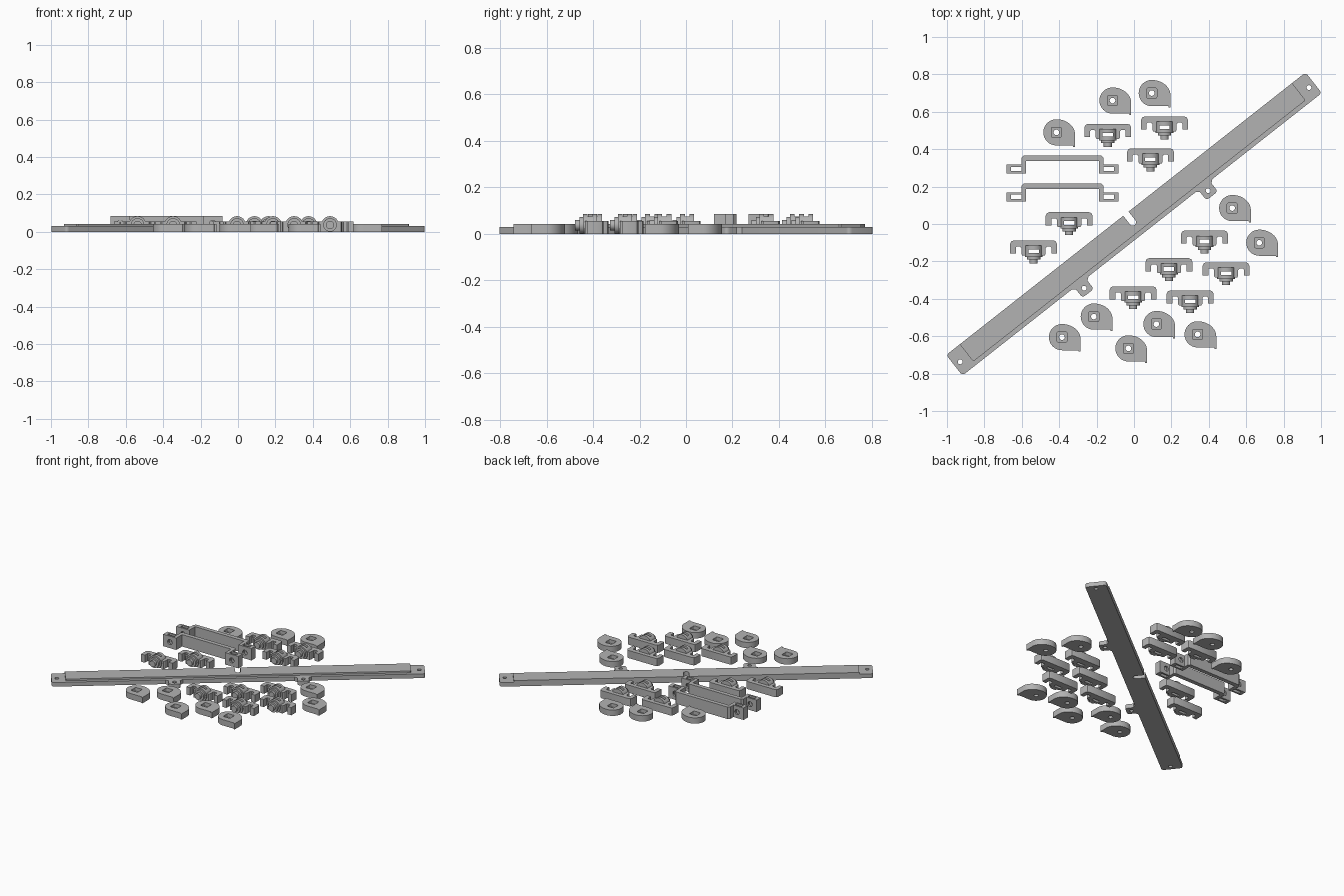
import bpy, bmesh, math
from mathutils import Matrix, Vector

cube = bpy.data.objects.get("Cube")
if cube:
    bpy.data.objects.remove(cube)

grey = bpy.data.materials.new("plain_grey")
grey.use_nodes = True
COLOUR = (0.45, 0.45, 0.45, 1)
grey.diffuse_color = COLOUR
grey.node_tree.nodes["Principled BSDF"].inputs["Base Color"].default_value = COLOUR
STAND = Matrix.Rotation(math.pi / 2, 4, 'X')   # turns a prism so it runs towards -y


def circle(x, y, r, n=24):
    return [(x + r * math.cos(2 * math.pi * i / n), y + r * math.sin(2 * math.pi * i / n)) for i in range(n)]


def rect(x0, y0, x1, y1):
    return [(x0, y0), (x1, y0), (x1, y1), (x0, y1)]


def rounded(points, r, steps=5):
    """Round every corner of a polygon with a quadratic arc."""
    out = []
    for i, p in enumerate(points):
        p, a, b = Vector(p), Vector(points[i - 1]), Vector(points[(i + 1) % len(points)])
        ra, rb = min(r, (a - p).length * 0.49), min(r, (b - p).length * 0.49)
        s, e = p + (a - p).normalized() * ra, p + (b - p).normalized() * rb
        for k in range(steps + 1):
            t = k / steps
            out.append(tuple(s * (1 - t) ** 2 + p * 2 * t * (1 - t) + e * t * t))
    return out


def prism(loops, z0, z1):
    """Mesh of a flat outline with holes, extruded from z0 to z1."""
    cu = bpy.data.curves.new("outline", 'CURVE')
    cu.dimensions, cu.fill_mode, cu.extrude = '2D', 'BOTH', (z1 - z0) / 2
    for loop in loops:
        sp = cu.splines.new('POLY')
        sp.points.add(len(loop) - 1)
        for pt, (x, y) in zip(sp.points, loop):
            pt.co = (x, y, 0, 1)
        sp.use_cyclic_u = True
    tmp = bpy.data.objects.new("outline", cu)
    bpy.context.scene.collection.objects.link(tmp)
    bpy.context.view_layer.update()
    dg = bpy.context.evaluated_depsgraph_get()
    me = bpy.data.meshes.new_from_object(tmp.evaluated_get(dg))
    bpy.data.objects.remove(tmp)
    bpy.data.curves.remove(cu)
    me.transform(Matrix.Translation((0, 0, (z0 + z1) / 2)))
    return me


def merge(name, meshes):
    bm = bmesh.new()
    for me in meshes:
        bm.from_mesh(me)
    bmesh.ops.remove_doubles(bm, verts=bm.verts, dist=1e-5)
    bmesh.ops.recalc_face_normals(bm, faces=bm.faces)
    out = bpy.data.meshes.new(name)
    bm.to_mesh(out)
    bm.free()
    out.materials.clear()
    out.materials.append(grey)
    return out


def place(name, me, loc=(0, 0, 0), turn=0):
    ob = bpy.data.objects.new(name, me)
    ob.location, ob.rotation_euler.z = loc, turn
    bpy.context.scene.collection.objects.link(ob)
    return ob


def carve(me, cutter_mesh):
    """Cut one mesh out of another."""
    body, cutter = place("body", me), place("cutter", cutter_mesh)
    cutter.hide_render = True
    mod = body.modifiers.new("cut", 'BOOLEAN')
    mod.operation, mod.object, mod.solver = 'DIFFERENCE', cutter, 'EXACT'
    bpy.context.view_layer.update()
    dg = bpy.context.evaluated_depsgraph_get()
    out = bpy.data.meshes.new_from_object(body.evaluated_get(dg))
    bpy.data.objects.remove(body)
    bpy.data.objects.remove(cutter)
    return out


def smooth(ob):
    bpy.ops.object.select_all(action='DESELECT')
    ob.select_set(True)
    bpy.context.view_layer.objects.active = ob
    bpy.ops.object.shade_smooth_by_angle(angle=math.radians(30))


def mirrored(half):
    """Complete a left-to-right outline from its right half."""
    return [(-x, y) for x, y in reversed(half)] + half


# Long diagonal bar: base plate with two tabs, and a raised cover with a centre slot
ANGLE = math.atan2(0.618, 0.786)
W, SLOT = 0.07, 0.018
slot = [(SLOT * math.cos(a), 0.012 + SLOT * math.sin(a)) for a in [-math.pi * k / 8 for k in range(9)]]
slot = [(SLOT, W)] + slot + [(-SLOT, W)]
base = rounded([(1.222, -W), (1.222, W)], 0)
right_end = rounded([(0, -W), (1.222, -W), (1.222, W), (0, W)], 0.02)
right_end = [p for p in right_end if p[0] > 0.5]
tab = [(0.365, -W), (0.383, -0.085)] + [p for p in rounded(
    [(0.383, -W), (0.383, -0.14), (0.46, -0.14), (0.46, -W)], 0.02) if p[1] < -0.1] + [(0.46, -0.085), (0.478, -W)]
left = [(-x, y) for x, y in reversed(tab + right_end)]
holes = [circle(s * 1.186, -0.005, 0.013) for s in (1, -1)] + [circle(s * 0.4217, -0.105, 0.013) for s in (1, -1)]
plate = merge("bar_base", [prism([tab + right_end + slot + left] + holes, 0, 0.03)])
smooth(place("bar_base", plate, turn=ANGLE))
cover = [(-1.13, W), (-1.13, -0.04), (-1.124, -0.047), (1.124, -0.047), (1.13, -0.04), (1.13, W)] + slot
smooth(place("bar_cover", merge("bar_cover", [prism([cover], 0.03, 0.042)]), turn=ANGLE))

# Cam knobs: teardrop plate with a square recess and a round through hole
R = 0.07
cam = [(R * math.cos(a), R * math.sin(a)) for a in [math.pi / 2 + math.pi * k / 16 for k in range(17)]]
cam += [(0.088, -R), (0.09, -0.077), (0.1, -0.077)]
cam += [(0.1 * math.cos(a), -0.012 + 0.082 * math.sin(a)) for a in [math.pi / 2 * k / 10 for k in range(10)]]
recess = rounded(rect(-0.027, -0.027, 0.027, 0.027), 0.008)
knob = merge("cam_knob", [prism([cam, circle(0, 0, 0.015)], 0, 0.042)])
knob = carve(knob, merge("recess", [prism([recess], 0.016, 0.06)]))
for i, (x, y) in enumerate([(-0.115, 0.66), (0.095, 0.70), (-0.415, 0.49), (0.525, 0.085), (0.67, -0.10),
                            (-0.215, -0.495), (-0.385, -0.605), (-0.03, -0.665), (0.12, -0.535), (0.34, -0.59)]):
    smooth(place(f"cam_knob_{i + 1}", knob, (x, y, 0)))

# Clips: hooked cross bar with a stepped round spigot and a slot down through it
hook = mirrored([(0.06, -0.08), (0.065, -0.072), (0.065, -0.04), (0.072, -0.033), (0.09, -0.033), (0.095, -0.038),
                 (0.095, -0.07), (0.125, -0.07), (0.125, -0.018), (0.119, -0.005), (0.107, 0)])
clip_parts = [prism([hook], 0, 0.055)]
window = merge("window", [prism([rect(-0.028, -0.068, 0.028, -0.048)], -0.1, 0.2)])
clip = carve(merge("clip", clip_parts), window)
steps = []
for r, y0, y1 in [(0.047, 0.028, 0.088), (0.036, 0.088, 0.103), (0.022, 0.103, 0.122)]:
    disc = [(x, max(z, 0)) for x, z in circle(0, 0.037, r, 32)]
    disc = [p for i, p in enumerate(disc) if p[1] > 0 or disc[i - 1][1] > 0 or disc[(i + 1) % 32][1] > 0]
    me = prism([disc], y0, y1)
    me.transform(STAND)
    steps.append(me)
spigot = carve(merge("spigot", steps), window)
clip = merge("clip", [clip, spigot])
for i, (x, y) in enumerate([(-0.14, 0.535), (0.163, 0.575), (0.088, 0.404), (-0.347, 0.063), (-0.537, -0.088),
                            (0.377, -0.035), (0.187, -0.183), (0.492, -0.205), (-0.005, -0.333), (0.30, -0.355)]):
    smooth(place(f"clip_{i + 1}", clip, (x, y, 0)))

# Handles: tall bracket bars with slotted feet and a round screw hole in each foot
outline = mirrored([(0.195, -0.03), (0.195, -0.096), (0.3, -0.096), (0.3, -0.048), (0.219, -0.048),
                    (0.219, -0.012), (0.207, 0)])
feet = [rect(s * 0.247 - 0.028, -0.083, s * 0.247 + 0.028, -0.06) for s in (1, -1)]
handle = merge("handle", [prism([outline] + feet, 0, 0.086)])
drill = prism([circle(s * 0.247, 0.043, 0.018, 20) for s in (1, -1)], 0.02, 0.12)
drill.transform(STAND)
handle = carve(handle, merge("drill", [drill]))
for i, y in enumerate((0.366, 0.217)):
    smooth(place(f"handle_{i + 1}", handle, (-0.382, y, 0)))
